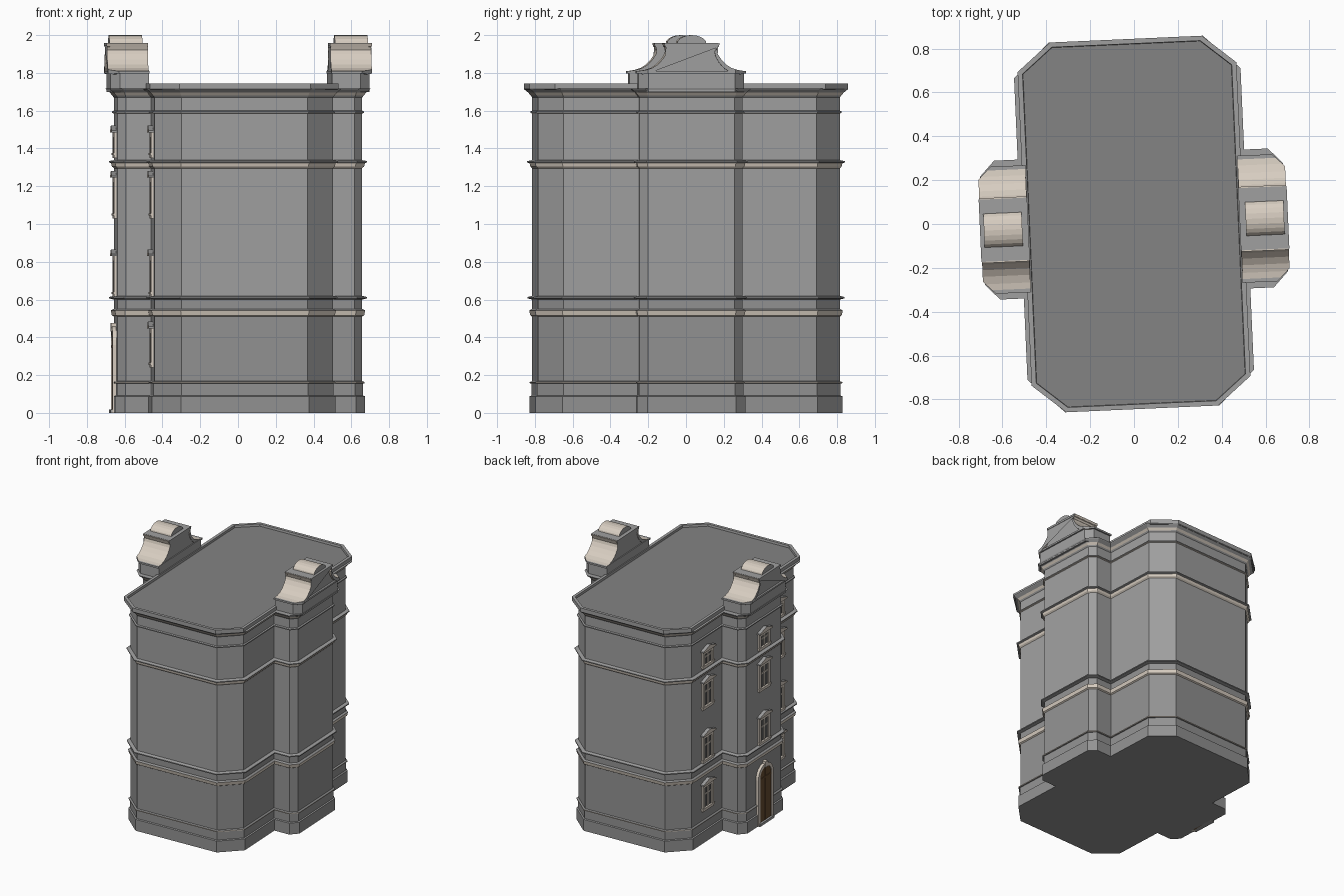
import bpy, bmesh
from math import sin, cos, pi, radians
from mathutils import Matrix, Vector

if "Cube" in bpy.data.objects:
    bpy.data.objects.remove(bpy.data.objects["Cube"])

TURN = Matrix.Rotation(radians(2.55), 4, 'Z')   # whole building is slightly turned
GREY, LOW, BEIGE, ROOF, GLASS, WOOD = range(6)
MATS = []
for name, c in [("stone_grey", (.35, .35, .35)), ("lower_grey", (.29, .29, .29)),
                ("trim_beige", (.68, .61, .53)), ("roof_grey", (.23, .23, .23)),
                ("window_dark", (.10, .10, .10)), ("door_wood", (.13, .07, .03))]:
    m = bpy.data.materials.new(name)
    m.diffuse_color = (*c, 1)
    m.use_nodes = True
    m.node_tree.nodes["Principled BSDF"].inputs["Base Color"].default_value = m.diffuse_color
    MATS.append(m)


def finish(bm, name, side=1):
    """Mirror to the wanted side, turn, and make an object."""
    bm.transform(TURN @ Matrix.Diagonal((side, 1, 1, 1)))
    bmesh.ops.recalc_face_normals(bm, faces=bm.faces)
    me = bpy.data.meshes.new(name)
    for m in MATS:
        me.materials.append(m)
    bm.to_mesh(me)
    bm.free()
    bpy.context.collection.objects.link(bpy.data.objects.new(name, me))


def prism(bm, pts, x0, x1, rim, cap):
    """Extrude a (y, z) outline along x."""
    a = [bm.verts.new((x0, y, z)) for y, z in pts]
    b = [bm.verts.new((x1, y, z)) for y, z in pts]
    for i in range(len(pts)):
        j = (i + 1) % len(pts)
        bm.faces.new((a[i], a[j], b[j], b[i])).material_index = rim
    for loop in (a, b):
        bm.faces.new(loop).material_index = cap


def box(bm, x0, x1, y0, y1, z0, z1, mat):
    prism(bm, [(y0, z0), (y1, z0), (y1, z1), (y0, z1)], x0, x1, mat, mat)


def four(q):
    """Mirror a quarter outline to a full counter-clockwise one."""
    r = q[::-1]
    return (q + [(-x, y) for x, y in r] + [(-x, -y) for x, y in q]
            + [(x, -y) for x, y in r])


def offset(pts, d):
    """Mitred outward offset of an outline."""
    out = []
    for i, p in enumerate(pts):
        p, a, b = Vector(p), Vector(pts[i - 1]), Vector(pts[(i + 1) % len(pts)])
        e1, e2 = (p - a).normalized(), (b - p).normalized()
        n1, n2 = Vector((e1.y, -e1.x)), Vector((e2.y, -e2.x))
        out.append(p + (n1 + n2) * d / (1 + n1.dot(n2)))
    return out


def loft(name, outline, rows, top):
    """Stack of outlines: rows are (z, offset, material of the strip above)."""
    bm = bmesh.new()
    rings = [[bm.verts.new((p[0], p[1], z)) for p in offset(outline, d)]
             for z, d, _ in rows]
    n = len(outline)
    for (z, d, mat), a, b in zip(rows, rings, rings[1:]):
        for i in range(n):
            j = (i + 1) % n
            bm.faces.new((a[i], a[j], b[j], b[i])).material_index = mat
    bm.faces.new(rings[0]).material_index = LOW
    bm.faces.new(rings[-1]).material_index = top
    finish(bm, name)


# Walls with plinth, string courses and cornice
plan = four([(.648, .229), (.606, .273), (.473, .273), (.473, .67), (.334, .80)])
loft("walls", plan, [
    (0, .014, LOW), (.088, .014, LOW), (.092, .004, LOW), (.155, .004, LOW),
    (.157, .013, BEIGE), (.164, .013, LOW), (.168, 0, LOW),
    (.51, 0, BEIGE), (.516, .01, BEIGE), (.543, .016, LOW), (.55, 0, LOW),
    (.60, 0, LOW), (.606, .024, LOW), (.614, .024, GREY), (.62, 0, GREY),
    (1.295, 0, BEIGE), (1.305, .01, BEIGE), (1.322, .014, GREY),
    (1.326, .026, GREY), (1.333, .026, GREY), (1.338, 0, GREY),
    (1.585, 0, BEIGE), (1.588, .01, GREY), (1.596, .01, GREY), (1.60, 0, GREY),
    (1.67, 0, GREY), (1.68, .008, BEIGE), (1.695, .02, GREY),
    (1.712, .04, GREY), (1.718, .044, GREY)], GREY)

# Roof slab with raised rim
slab = four([(.4995, .716), (.347, .844)])
loft("roof_slab", slab, [(1.71, -.004, GREY), (1.714, 0, GREY), (1.745, 0, GREY),
                         (1.745, -.022, GREY), (1.728, -.024, GREY)], ROOF)


def clip_corners(bm, x, y):
    """Chamfer both outer corners of a gable."""
    for s in (1, -1):
        r = bmesh.ops.bisect_plane(bm, geom=bm.verts[:] + bm.edges[:] + bm.faces[:],
                                   plane_co=(x, s * y, 0), plane_no=(1, s, 0),
                                   clear_outer=True)
        edges = [e for e in r['geom_cut'] if isinstance(e, bmesh.types.BMEdge)]
        bmesh.ops.edgeloop_fill(bm, edges=edges)


# Curved gables on both bays
half = [(.28, 1.81), (.245, 1.815), (.21, 1.826), (.18, 1.845), (.155, 1.872),
        (.137, 1.90), (.128, 1.932), (.142, 1.94), (.148, 1.955)]
curve = half + [(-y, z) for y, z in half[::-1]]
inner = [(y * .93, z - .018) for y, z in curve]
arch = [(.078 * cos(pi * i / 10), 1.953 + .047 * sin(pi * i / 10)) for i in range(11)]
for side, tag in ((1, "right"), (-1, "left")):
    bm = bmesh.new()
    box(bm, .485, .687, -.279, .279, 1.70, 1.80, GREY)
    clip_corners(bm, .687, .23)
    finish(bm, tag + "_gable_base", side)

    bm = bmesh.new()
    box(bm, .482, .698, -.29, .29, 1.798, 1.811, GREY)
    clip_corners(bm, .698, .235)
    finish(bm, tag + "_gable_ledge", side)

    bm = bmesh.new()
    prism(bm, [(y * .99, z - .002) for y, z in curve], .487, .684, BEIGE, GREY)
    clip_corners(bm, .684, .23)
    finish(bm, tag + "_gable_body", side)

    bm = bmesh.new()
    prism(bm, curve + inner[::-1], .484, .70, BEIGE, GREY)
    clip_corners(bm, .70, .232)
    finish(bm, tag + "_gable_coping", side)

    bm = bmesh.new()
    box(bm, .482, .703, -.142, .142, 1.942, 1.957, GREY)
    prism(bm, arch, .51, .685, BEIGE, GREY)
    finish(bm, tag + "_gable_crown", side)


def window(name, x, y, z0, z1):
    """Framed window with cross bars, sill and pointed hood on the left side."""
    bm = bmesh.new()
    x0, w = x - .005, .07
    box(bm, x0, x + .003, y - .05, y + .05, z0, z1, GLASS)
    for s in (-1, 1):
        c = y + s * .058
        box(bm, x0, x + .013, c - .013, c + .013, z0, z1, BEIGE)
    box(bm, x0, x + .013, y - .045, y + .045, z1 - .026, z1, BEIGE)
    box(bm, x0, x + .013, y - .045, y + .045, z0, z0 + .022, BEIGE)
    box(bm, x0, x + .018, y - w - .008, y + w + .008, z0 + .014, z0 + .026, BEIGE)
    zc = z0 + (z1 - z0) * .62
    box(bm, x0, x + .008, y - .005, y + .005, z0 + .02, z1 - .02, BEIGE)
    box(bm, x0, x + .007, y - .045, y + .045, zc - .005, zc + .005, BEIGE)
    prism(bm, [(y - .083, z1), (y + .083, z1), (y + .083, z1 + .01),
               (y, z1 + .036), (y - .083, z1 + .01)], x0, x + .026, GREY, BEIGE)
    finish(bm, name, -1)


# Windows, left side only
floors = [(.24, .447), (.615, .83), (1.03, 1.245), (1.35, 1.485)]
for n, (z0, z1) in enumerate(floors):
    for y in (-.468, .468):
        window(f"side_window_{n}", .473, y, z0, z1)
    if n:
        window(f"bay_window_{n}", .648, 0, z0, z1)


def arch_outline(r, spring):
    return ([(r, 0)] + [(r * cos(pi * i / 12), spring + r * sin(pi * i / 12))
                        for i in range(13)] + [(-r, 0)])


# Arched door in the left bay
bm = bmesh.new()
outer, hole = arch_outline(.1, .36), arch_outline(.075, .36)
prism(bm, outer + hole[::-1], .64, .669, BEIGE, BEIGE)
box(bm, .64, .674, -.016, .016, .43, .475, BEIGE)
finish(bm, "door_surround", -1)
bm = bmesh.new()
prism(bm, arch_outline(.076, .36), .64, .664, WOOD, WOOD)
box(bm, .64, .667, -.004, .004, .02, .43, WOOD)
box(bm, .64, .667, -.075, .075, .345, .358, WOOD)
finish(bm, "door_leaf", -1)
bm = bmesh.new()
box(bm, .64, .68, -.095, .095, 0, .018, GREY)
finish(bm, "door_step", -1)
